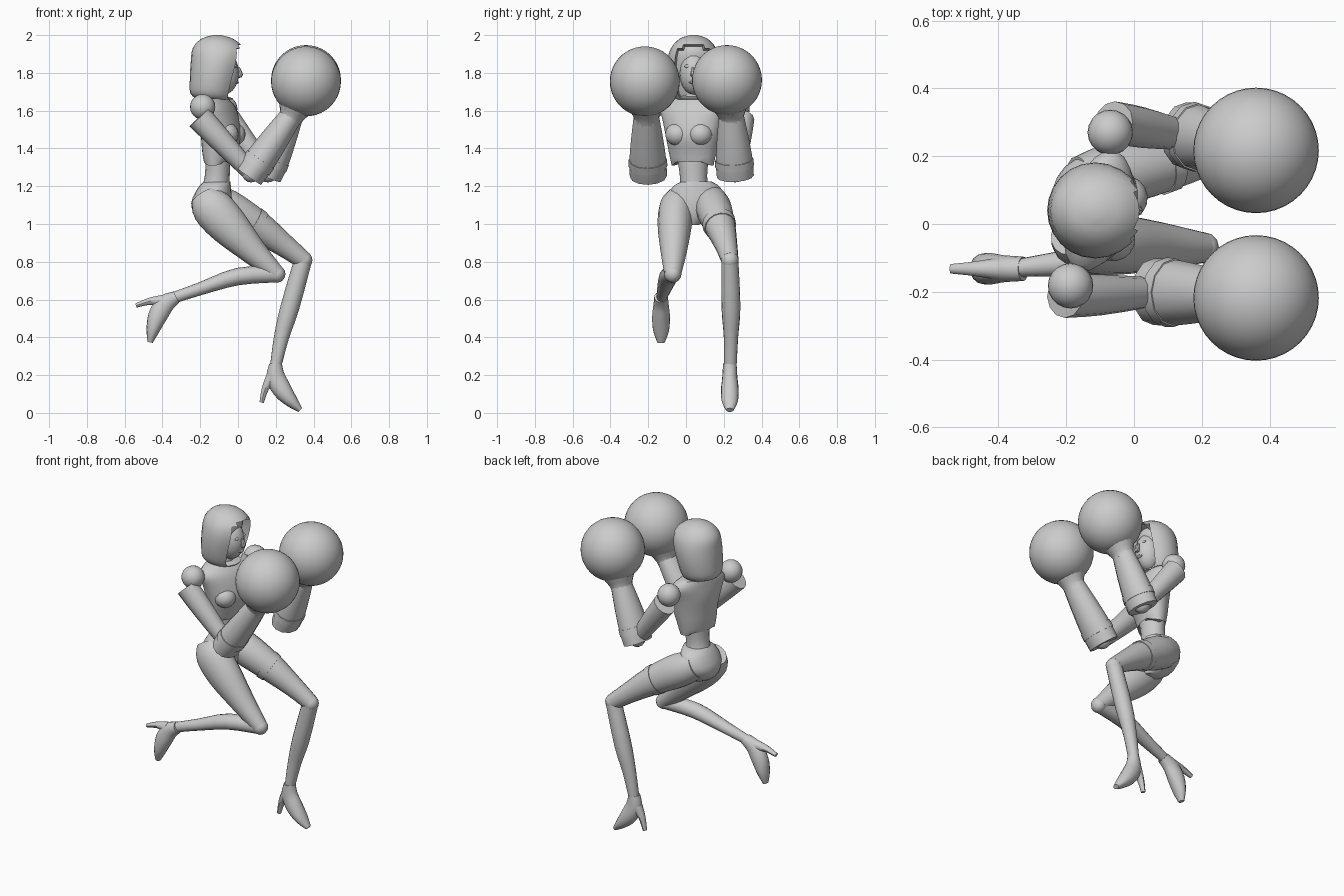
import bpy, bmesh, math
from mathutils import Vector, Matrix

cube = bpy.data.objects.get("Cube")
if cube:
    bpy.data.objects.remove(cube, do_unlink=True)

grey = bpy.data.materials.new("light_grey")
grey.use_nodes = True
tone = (0.6, 0.6, 0.6, 1)
grey.diffuse_color = tone
grey.node_tree.nodes["Principled BSDF"].inputs["Base Color"].default_value = tone

SIDE = Vector((0, 1, 0))
YAW = math.radians(-17)
CHEST_SIDE = Matrix.Rotation(YAW, 3, "Z") @ SIDE
CHEST_FRONT = Matrix.Rotation(YAW, 3, "Z") @ Vector((1, 0, 0))


def finish(name, bm, angle=38):
    """Turn a bmesh into a smooth, grey object."""
    bmesh.ops.recalc_face_normals(bm, faces=bm.faces)
    mesh = bpy.data.meshes.new(name)
    bm.to_mesh(mesh)
    bm.free()
    mesh.materials.append(grey)
    obj = bpy.data.objects.new(name, mesh)
    bpy.context.collection.objects.link(obj)
    bpy.ops.object.select_all(action="DESELECT")
    obj.select_set(True)
    bpy.context.view_layer.objects.active = obj
    bpy.ops.object.shade_smooth_by_angle(angle=math.radians(angle))
    return obj


def smooth_path(stations, steps):
    """Catmull-Rom interpolation of (x, y, z, side radius, depth radius)."""
    vecs = [Vector(s) for s in stations]
    vecs = [vecs[0]] + vecs + [vecs[-1]]
    out = []
    for a, b, c, d in zip(vecs, vecs[1:], vecs[2:], vecs[3:]):
        for i in range(steps):
            t = i / steps
            out.append((b * 2 + (c - a) * t + (a * 2 - b * 5 + c * 4 - d) * t * t
                        + (b * 3 - a - c * 3 + d) * t ** 3) / 2)
    return out + [vecs[-1]]


def loft_mesh(stations, sides=16, steps=3, lateral=SIDE, level=False):
    """Skin elliptical rings set across a path."""
    path = smooth_path(stations, steps)
    points = [Vector(p[:3]) for p in path]
    bm = bmesh.new()
    rings = []
    for i, p in enumerate(path):
        tangent = points[min(i + 1, len(points) - 1)] - points[max(i - 1, 0)]
        if level:
            tangent = Vector((0, 0, 1))
        tangent.normalize()
        u = (lateral - tangent * lateral.dot(tangent)).normalized()
        v = tangent.cross(u)
        ring = []
        for k in range(sides):
            a = math.tau * k / sides
            ring.append(bm.verts.new(points[i] + u * p[3] * math.cos(a) + v * p[4] * math.sin(a)))
        rings.append(ring)
    for low, high in zip(rings, rings[1:]):
        for k in range(sides):
            n = (k + 1) % sides
            bm.faces.new((low[k], low[n], high[n], high[k]))
    bm.faces.new(rings[0])
    bm.faces.new(rings[-1])
    bmesh.ops.recalc_face_normals(bm, faces=bm.faces)
    return bm


def loft(name, stations, **options):
    return finish(name, loft_mesh(stations, **options))


def ball(name, centre, size, segments=16, turn=0):
    bm = bmesh.new()
    place = Matrix.Translation(centre) @ Matrix.Rotation(turn, 4, "Z") @ Matrix.Diagonal((*size, 1))
    bmesh.ops.create_uvsphere(bm, u_segments=segments, v_segments=segments // 2 + 2, radius=1, matrix=place)
    return finish(name, bm)


# Hood with a recessed face opening
bm = loft_mesh([(-.12, .04, 1.66, .09, .09), (-.135, .04, 1.69, .12, .117), (-.125, .04, 1.77, .138, .13),
                (-.11, .04, 1.86, .14, .14), (-.105, .04, 1.93, .12, .135), (-.11, .04, 1.98, .075, .085),
                (-.11, .04, 2, .02, .02)], sides=24, level=True)
opening = [f for f in bm.faces if f.normal.x > .68 and 1.67 < f.calc_center_median().z < 1.94]
bmesh.ops.inset_region(bm, faces=opening, thickness=.012, use_even_offset=True)
for vert in {v for f in opening for v in f.verts}:
    vert.co.x -= .06
finish("hood", bm)

# Face inside the hood
ball("head", (-.075, .04, 1.8), (.08, .075, .115))
loft("nose", [(0, .04, 1.83, .008, .008), (.012, .04, 1.79, .016, .014), (0, .04, 1.78, .01, .006)], sides=8)
for label, y in (("left", .07), ("right", .01)):
    ball(label + "_eye", (-.012, y, 1.835), (.008, .02, .009), 10)
ball("lips", (-.009, .04, 1.75), (.014, .024, .009), 10)
loft("neck", [(-.12, .04, 1.6, .06, .055), (-.12, .04, 1.7, .05, .05)], steps=1)

# Chest with an arched lower edge, turned toward the right
bm = loft_mesh([(-.105, .035, 1.31, .115, .068), (-.1, .035, 1.38, .13, .085), (-.09, .035, 1.46, .145, .102),
                (-.1, .035, 1.55, .165, .1), (-.11, .04, 1.62, .185, .085), (-.125, .045, 1.665, .13, .065)],
               sides=20, lateral=CHEST_SIDE, level=True)
middle = Vector((-.105, .035, 0))
for vert in bm.verts:
    across = abs((vert.co - middle).dot(CHEST_SIDE))
    if vert.co.z < 1.32:
        vert.co.z += .07 * max(0, 1 - across / .1)
finish("chest", bm)
for label, s in (("left", 1), ("right", -1)):
    centre = middle + CHEST_SIDE * .063 * s + CHEST_FRONT * .065 + Vector((0, 0, 1.475))
    ball(label + "_bust", centre, (.065, .066, .062), 16, YAW)

# Waist and hips
loft("waist", [(-.12, .045, 1.17, .08, .075), (-.11, .04, 1.25, .072, .066), (-.105, .037, 1.36, .085, .066)])
loft("hips", [(-.11, .055, 1.225, .08, .07), (-.125, .055, 1.19, .13, .088), (-.14, .05, 1.11, .148, .108),
              (-.13, .04, 1.04, .095, .09), (-.1, .033, .995, .035, .04)], sides=20, level=True)

# Thighs
loft("right_thigh", [(-.18, -.03, 1.15, .065, .075), (-.14, -.05, 1.09, .09, .108), (-.05, -.06, .99, .09, .105),
                     (.08, -.065, .855, .07, .072), (.205, -.07, .735, .045, .045)])
loft("left_thigh", [(-.16, .125, 1.14, .075, .08), (-.06, .145, 1.085, .095, .1), (.1, .18, .99, .082, .085),
                    (.24, .212, .89, .06, .062), (.345, .232, .81, .046, .048)])
# Thigh band
loft("left_thigh_band", [(.075, .174, 1.005, .09, .092), (.11, .182, .983, .085, .088)], steps=1)

# Knees and shins
ball("right_knee", (.205, -.07, .735), (.046, .046, .046), 12)
ball("left_knee", (.345, .232, .808), (.049, .047, .05), 12)
loft("right_shin", [(.205, -.07, .735, .04, .044), (0, -.092, .722, .05, .046), (-.2, -.115, .657, .038, .034),
                    (-.345, -.13, .608, .026, .03)])
loft("left_shin", [(.345, .232, .81, .045, .047), (.275, .238, .56, .05, .05), (.23, .238, .4, .038, .04),
                   (.2, .235, .25, .033, .03)])


# High-heeled shoes, shaped around the ankle and then pitched
def shoe(label, ankle, pitch):
    spin = Matrix.Translation(ankle) @ Matrix.Rotation(pitch, 4, "Y")
    upper = loft(label + "_shoe", [(0, 0, .01, .036, .033), (0, 0, -.06, .04, .05), (.035, 0, -.13, .047, .05),
                                   (.085, 0, -.19, .042, .034), (.13, 0, -.235, .02, .014)])
    heel = loft(label + "_heel", [(-.02, 0, -.06, .034, .034), (-.055, 0, -.12, .022, .02),
                                  (-.075, 0, -.195, .014, .012)], sides=10)
    for part in (upper, heel):
        part.data.transform(spin)


shoe("left", (.2, .232, .25), 0)
shoe("right", (-.335, -.132, .608), math.radians(58))

# Arms: shoulder, upper arm, elbow, flared forearm, round glove
arms = {
    "right": ((-.187, -.182, 1.62), (-.205, -.215, 1.565), (.07, -.2, 1.27), (.28, -.21, 1.57), (.36, -.218, 1.755)),
    "left": ((-.07, .27, 1.61), (-.06, .3, 1.56), (.16, .26, 1.27), (.285, .24, 1.57), (.36, .217, 1.762)),
}
for label, (shoulder, arm_top, elbow, wrist, fist) in arms.items():
    ball(label + "_shoulder", shoulder, (.067,) * 3, 20)
    top, bend, cuff, hand = map(Vector, (arm_top, elbow, wrist, fist))
    loft(label + "_upper_arm", [(*top, .062, .07), (*top.lerp(bend, .4), .06, .062), (*bend, .042, .045)], sides=12)
    ball(label + "_elbow", bend, (.05,) * 3, 12)
    start = bend - (cuff - bend) * .06
    loft(label + "_forearm", [(*start, .098, .078), (*bend.lerp(cuff, .2), .098, .083),
                              (*bend.lerp(cuff, .6), .085, .074), (*cuff, .067, .06)], sides=12)
    loft(label + "_glove_cuff", [(*bend.lerp(cuff, .93), .069, .062), (*cuff, .068, .064),
                                 (*cuff.lerp(hand, .3), .1, .095)])
    # Strap across the forearm
    loft(label + "_strap", [(*bend.lerp(cuff, .12), .103, .086), (*bend.lerp(cuff, .24), .101, .086)], sides=12, steps=1)
    ball(label + "_glove", hand, (.185,) * 3, 40)
